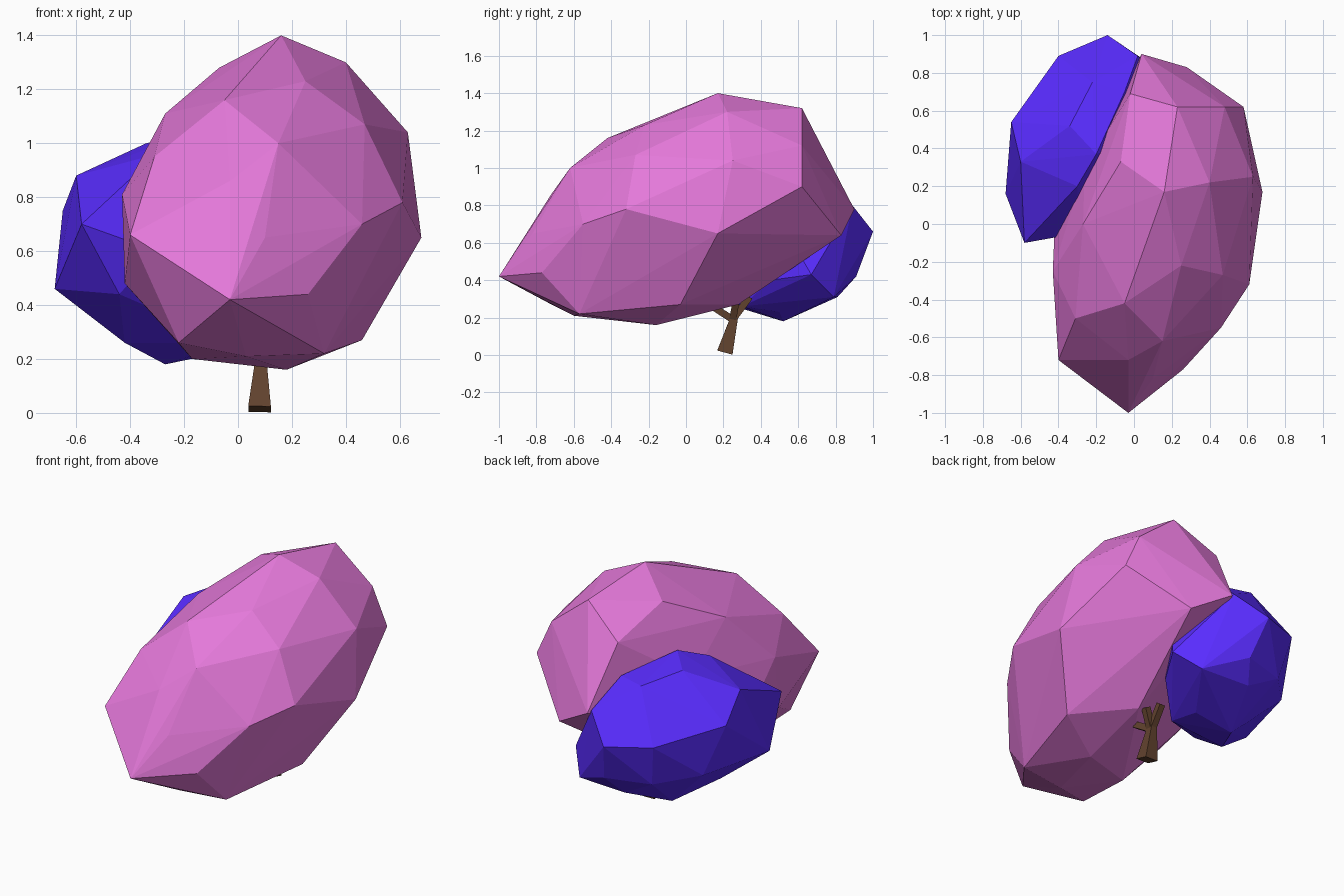
import bpy, bmesh
from mathutils import Vector

if "Cube" in bpy.data.objects:
    bpy.data.objects.remove(bpy.data.objects["Cube"])


def material(name, rgb):
    m = bpy.data.materials.new(name)
    m.diffuse_color = (*rgb, 1)
    m.use_nodes = True
    m.node_tree.nodes["Principled BSDF"].inputs["Base Color"].default_value = m.diffuse_color
    return m


def finish(name, bm, mat):
    bmesh.ops.recalc_face_normals(bm, faces=bm.faces)
    me = bpy.data.meshes.new(name)
    bm.to_mesh(me)
    bm.free()
    me.materials.append(mat)
    ob = bpy.data.objects.new(name, me)
    bpy.context.collection.objects.link(ob)
    return ob


def foliage(name, points, mat):
    """Faceted leaf mass: convex hull of its corner points."""
    bm = bmesh.new()
    for p in points:
        bm.verts.new(p)
    bmesh.ops.convex_hull(bm, input=bm.verts)
    bmesh.ops.delete(bm, geom=[v for v in bm.verts if not v.link_faces], context='VERTS')
    return finish(name, bm, mat)


def limb(name, a, b, r1, r2, mat):
    """Tapered square limb from a to b."""
    a, b = Vector(a), Vector(b)
    axis = b - a
    side = Vector((1, 0, 0)) if abs(axis.normalized().x) < 0.8 else Vector((0, 1, 0))
    v = axis.cross(side).normalized()
    u = v.cross(axis).normalized()
    bm = bmesh.new()
    lo, hi = ([bm.verts.new(c + u * r * i + v * r * j)
               for i, j in ((1, 1), (-1, 1), (-1, -1), (1, -1))]
              for c, r in ((a, r1), (b, r2)))
    bm.faces.new(lo)
    bm.faces.new(hi)
    for i in range(4):
        j = (i + 1) % 4
        bm.faces.new((lo[i], lo[j], hi[j], hi[i]))
    return finish(name, bm, mat)


pink = material("pink_leaves", (0.78, 0.19, 0.70))
blue = material("blue_leaves", (0.10, 0.025, 1.0))
bark = material("bark", (0.12, 0.055, 0.027))

# Large leaning crown
foliage("large_crown", [
    # front tip and underside
    (-.03, -1, .42), (.26, -.77, .44), (-.40, -.72, .66), (-.22, -.70, .26),
    (.32, -.57, .22), (.46, -.03, .27), (.18, -.16, .16), (-.17, -.30, .20),
    (.03, -.60, .21), (.20, .28, .27), (-.42, -.30, .48), (-.42, -.02, .55),
    # right flank
    (.68, .17, .65), (.46, -.55, .70), (.61, -.32, .78), (.58, .62, .90),
    (.63, .25, 1.04), (.47, -.27, 1.07), (.48, .62, 1.12),
    # top
    (.16, .17, 1.40), (.40, .22, 1.30), (.23, .62, 1.32), (-.07, .33, 1.28),
    (.25, -.22, 1.23), (-.05, -.42, 1.16), (-.27, .0, 1.11), (.15, -.62, 1.0),
    (-.03, -.72, .86), (.10, -.82, .65), (-.31, -.50, .95), (-.43, -.25, .81),
    # back
    (.04, .90, .78), (.28, .83, .64), (-.02, .69, 1.15), (-.26, .30, .85),
], pink)

# Small crown tucked behind on the left
foliage("small_crown", [
    (-.14, 1.0, .66), (-.40, .89, .68), (-.65, .54, .75), (-.68, .16, .46),
    (-.58, -.10, .70), (-.60, .33, .88), (-.34, .52, 1.0), (-.22, .75, .96),
    (.02, .89, .80), (-.44, .0, .44), (-.42, .26, .26), (-.27, .52, .18),
    (-.15, .81, .31), (-.08, .91, .42), (-.35, .83, .42), (-.55, .62, .45),
    (-.30, -.05, .60), (-.30, .20, .96), (-.20, .37, 1.03), (-.05, .70, .96),
    # side reaching under the large crown
    (.17, .79, .31), (.28, .67, .43), (.12, .80, .60), (.15, .50, .72),
    (.15, .45, .40), (-.02, .30, .26), (-.03, .50, .23),
], blue)

# Trunk with forked branches reaching into the crowns
limb("trunk", (.08, .208, .014), (.085, .258, .20), .042, .02, bark)
for i, tip in enumerate([(.10, .14, .26), (.09, .34, .31), (.14, .27, .30)]):
    limb(f"branch_{i + 1}", (.085, .25, .19), tip, .019, .018, bark)
